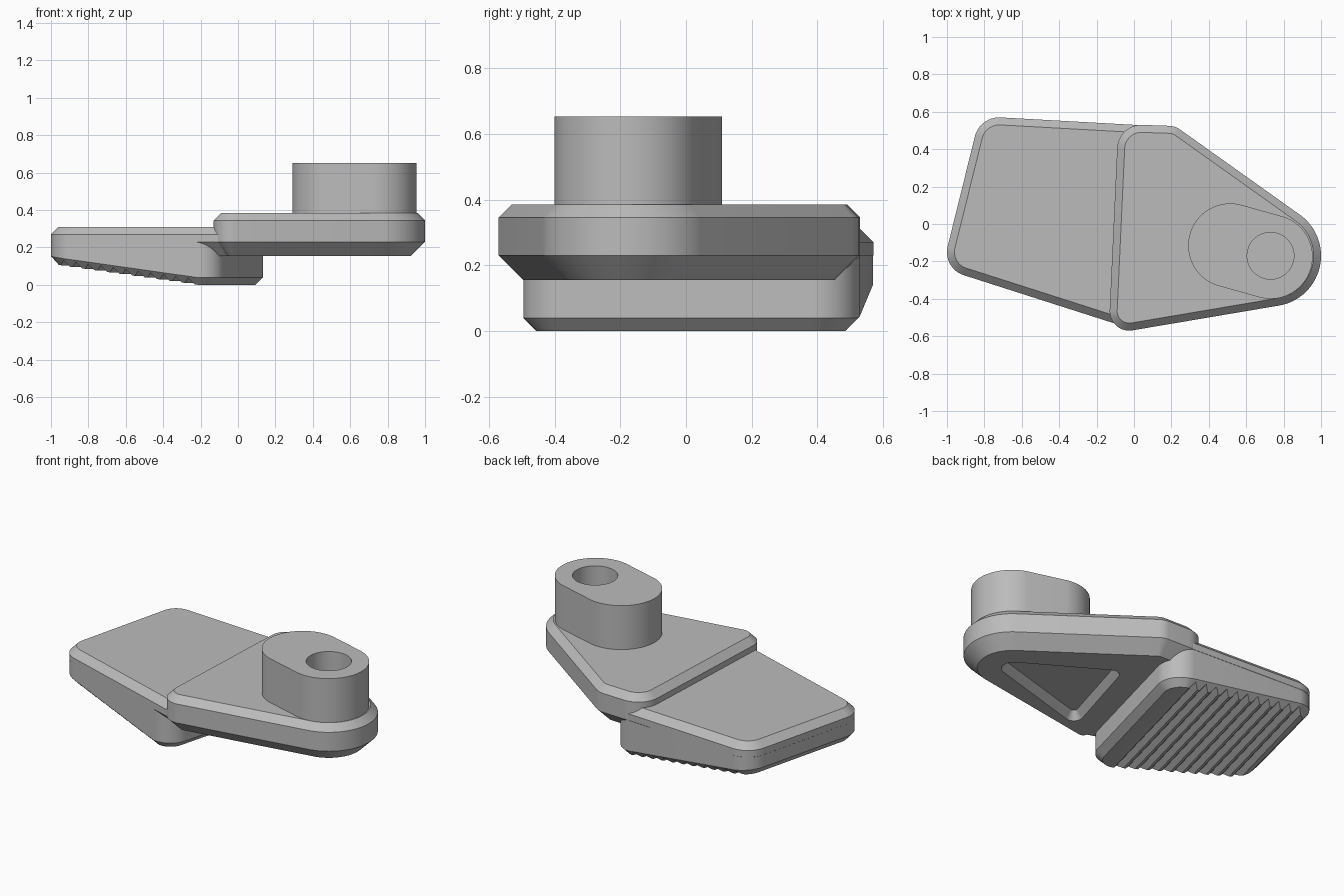
import bpy, bmesh, math
from mathutils import Vector

cube = bpy.data.objects.get("Cube")
if cube:
    bpy.data.objects.remove(cube, do_unlink=True)

grey = bpy.data.materials.new("plain grey")
grey.use_nodes = True
grey.diffuse_color = (0.5, 0.5, 0.5, 1)
grey.node_tree.nodes["Principled BSDF"].inputs["Base Color"].default_value = (0.5, 0.5, 0.5, 1)

STEPS = 128


def outline(circles, inset):
    """Rounded outline wrapped around circles (x, y, radius)."""
    pts = []
    for i in range(STEPS):
        a = math.tau * (i + 0.5) / STEPS
        c, s = math.cos(a), math.sin(a)
        x, y, r = max(circles, key=lambda k: k[0] * c + k[1] * s + k[2])
        pts.append((x + (r - inset) * c, y + (r - inset) * s))
    return pts


def loft(circles, layers):
    """Closed solid through layers of (height, inset), from the bottom up."""
    bm = bmesh.new()
    rings = [[bm.verts.new((x, y, z)) for x, y in outline(circles, inset)]
             for z, inset in layers]
    for low, high in zip(rings, rings[1:]):
        for i in range(STEPS):
            j = (i + 1) % STEPS
            bm.faces.new((low[i], low[j], high[j], high[i]))
    bm.faces.new(rings[0][::-1])
    bm.faces.new(rings[-1])
    return bm


def make(name, bm):
    mesh = bpy.data.meshes.new(name)
    bmesh.ops.recalc_face_normals(bm, faces=bm.faces[:])
    bm.to_mesh(mesh)
    bm.free()
    mesh.materials.append(grey)
    ob = bpy.data.objects.new(name, mesh)
    bpy.context.collection.objects.link(ob)
    return ob


def cut(ob, cutter):
    mod = ob.modifiers.new("cut", "BOOLEAN")
    mod.operation = "DIFFERENCE"
    mod.solver = "EXACT"
    mod.object = cutter
    bpy.context.view_layer.update()
    done = ob.evaluated_get(bpy.context.evaluated_depsgraph_get())
    mesh = bpy.data.meshes.new_from_object(done)
    ob.modifiers.clear()
    ob.data = mesh
    bpy.data.objects.remove(cutter, do_unlink=True)


# Arm plate with a shallow three-cornered recess underneath
arm = make("arm_plate", loft(
    [(-0.025, -0.465, 0.105), (0.04, 0.4, 0.13), (0.185, 0.42, 0.105), (0.73, -0.17, 0.27)],
    [(0.155, 0.075), (0.23, 0), (0.345, 0), (0.385, 0.04)]))
recess = make("recess_cutter", loft(
    [(0.72, -0.17, 0.07), (0.27, 0.12, 0.05), (0.13, -0.36, 0.05)],
    [(0.135, -0.012), (0.155, 0), (0.205, 0.03)]))
cut(arm, recess)

# Upper slab of the pad, running into the arm
outer_end = [(-0.87, -0.15, 0.13), (-0.72, 0.435, 0.135)]
inner_back = (0.0, 0.395, 0.135)
slab = make("pad_slab", loft(
    outer_end + [inner_back, (0.0, -0.46, 0.1)],
    [(0.155, 0.075), (0.23, 0), (0.27, 0), (0.31, 0.04)]))

# Lower block of the pad: its sole rises towards the outer end
along = Vector((-0.967, 0.253, 0))   # across the ribs, towards the outer end
rib = Vector((0.253, 0.967, 0))      # direction of the ribs
KINK, RISE = 0.09, 0.135


def lift(t):
    return RISE * max(0, t - KINK)


bm = loft(outer_end + [inner_back, (-0.197, -0.366, 0.13)],
          [(0, 0.041), (0.04, 0.001), (0.25, 0.001)])
bmesh.ops.bisect_plane(bm, geom=bm.verts[:] + bm.edges[:] + bm.faces[:],
                       plane_co=along * KINK, plane_no=along)
for v in bm.verts:
    if v.co.z < 0.1:
        v.co.z += lift(v.co.dot(along))
block = make("pad_block", bm)

# Row of V grooves across the sole
bm = bmesh.new()
PITCH, HALF, DEPTH = 0.07, 0.027, 0.03
for k in range(11):
    t = 0.14 + PITCH * k
    section = [(t - HALF * 1.5, lift(t) - DEPTH / 2 - RISE * HALF),
               (t + HALF * 1.5, lift(t) - DEPTH / 2 + RISE * HALF),
               (t, lift(t) + DEPTH)]
    ends = [[bm.verts.new(along * a + rib * side + Vector((0, 0, z))) for a, z in section]
            for side in (-1, 1)]
    bm.faces.new(ends[0])
    bm.faces.new(ends[1])
    for i in range(3):
        j = (i + 1) % 3
        bm.faces.new((ends[0][i], ends[0][j], ends[1][j], ends[1][i]))
cut(block, make("groove_cutter", bm))

# Raised boss with a round blind hole
boss = make("boss", loft([(0.73, -0.175, 0.225), (0.515, -0.115, 0.225)],
                         [(0.37, 0), (0.652, 0)]))
hole = make("hole_cutter", loft([(0.73, -0.17, 0.125)], [(0.4, 0), (0.7, 0)]))
cut(boss, hole)

# Smooth the rounded walls, keep the creases
bpy.ops.object.select_all(action="DESELECT")
for ob in (arm, slab, block, boss):
    ob.select_set(True)
bpy.context.view_layer.objects.active = arm
bpy.ops.object.shade_smooth_by_angle(angle=math.radians(25))
